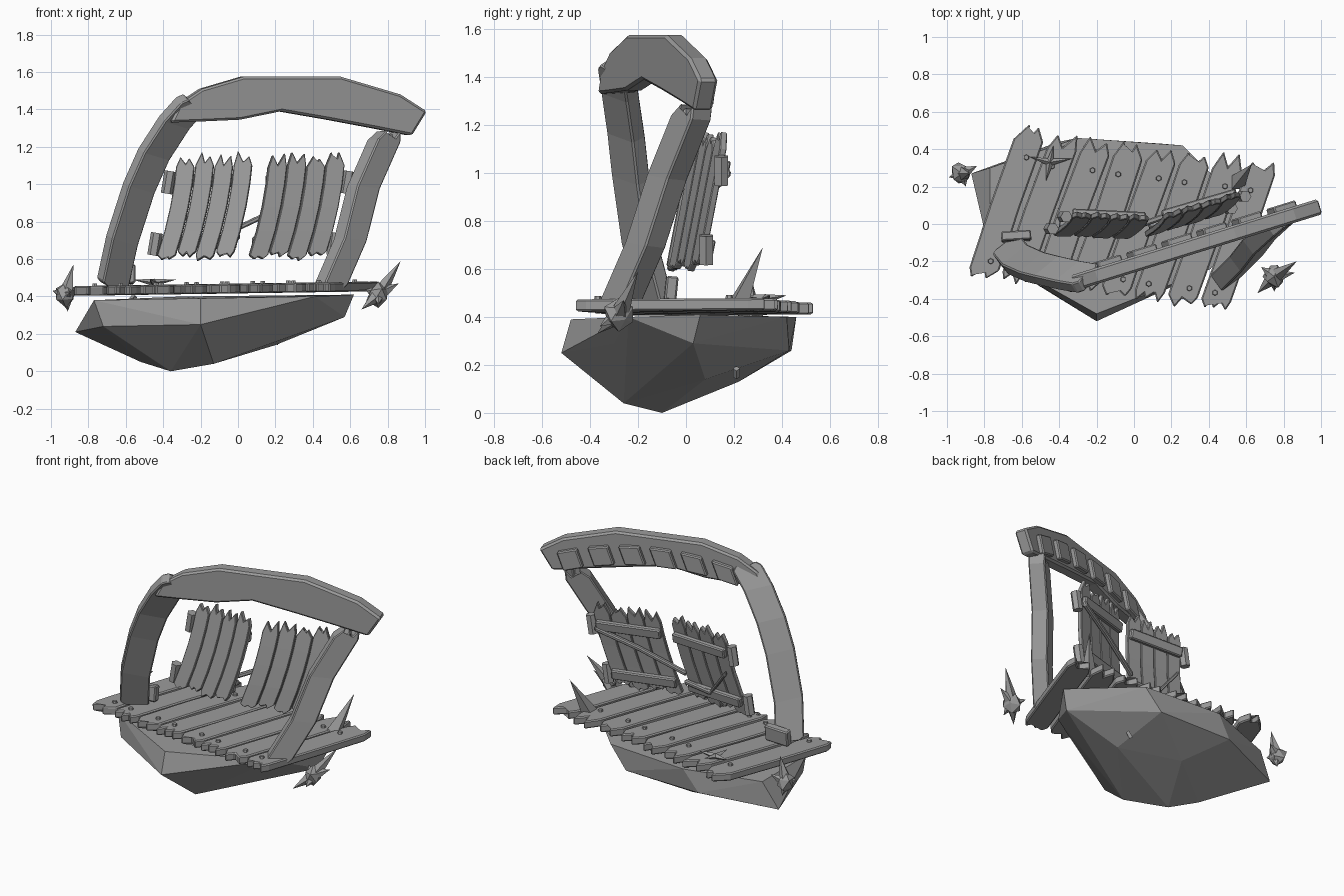
import bpy, bmesh, random
from mathutils import Vector as V

if "Cube" in bpy.data.objects:
    bpy.data.objects.remove(bpy.data.objects["Cube"])
random.seed(4)

stone = bpy.data.materials.new("plain grey")
stone.use_nodes = True
grey = (0.33, 0.33, 0.33, 1)
stone.diffuse_color = grey
stone.node_tree.nodes["Principled BSDF"].inputs["Base Color"].default_value = grey


def finish(name, bm, thick=0, bevel=0):
    bmesh.ops.recalc_face_normals(bm, faces=bm.faces)
    mesh = bpy.data.meshes.new(name)
    bm.to_mesh(mesh)
    bm.free()
    mesh.materials.append(stone)
    ob = bpy.data.objects.new(name, mesh)
    bpy.context.collection.objects.link(ob)
    if thick:
        mod = ob.modifiers.new("thickness", 'SOLIDIFY')
        mod.thickness, mod.offset = thick, 0
    if bevel:
        mod = ob.modifiers.new("worn edges", 'BEVEL')
        mod.width, mod.segments = bevel, 1
    return ob


def teeth(a, b, out, count, depth):
    """Zigzag points running from a to b and pointing along out."""
    pts = []
    for i in range(count):
        pts.append(a.lerp(b, (i + 0.25 + 0.5 * random.random()) / count)
                   + out * depth * random.uniform(0.6, 1))
        if i < count - 1:
            pts.append(a.lerp(b, (i + 1) / count) + out * depth * random.uniform(0, 0.25))
    return pts


def ribbon(name, left, right, thick, start=(0, 0), end=(0, 0), bevel=0.007):
    """Board between two rails, with optional splintered ends (count, depth)."""
    bm = bmesh.new()
    ls, rs = [bm.verts.new(p) for p in left], [bm.verts.new(p) for p in right]
    for i in range(len(ls) - 1):
        bm.faces.new((ls[i], ls[i + 1], rs[i + 1], rs[i]))
    for k, n, (count, depth) in ((0, 1, start), (-1, -2, end)):
        if count:
            out = (left[k] + right[k] - left[n] - right[n]).normalized()
            tips = [bm.verts.new(p) for p in teeth(left[k], right[k], out, count, depth)]
            bm.faces.new([ls[k]] + tips + [rs[k]])
    return finish(name, bm, thick, bevel)


def board(name, path, side, width, thick, **ends):
    half = V(side).normalized() * width / 2
    path = [V(p) for p in path]
    return ribbon(name, [p - half for p in path], [p + half for p in path], thick, **ends)


def spike(name, base, tip, radius, tip_radius=0.0, sides=5):
    base, tip = V(base), V(tip)
    bm = bmesh.new()
    bmesh.ops.create_cone(bm, cap_ends=True, segments=sides, radius1=radius,
                          radius2=tip_radius, depth=(tip - base).length)
    ob = finish(name, bm)
    ob.location = (base + tip) / 2
    ob.rotation_euler = (tip - base).to_track_quat('Z', 'Y').to_euler()
    return ob


def lump(name, centre, radius):
    bm = bmesh.new()
    bmesh.ops.create_icosphere(bm, subdivisions=1, radius=radius)
    for v in bm.verts:
        v.co *= random.uniform(0.7, 1.1)
    finish(name, bm).location = centre


# Faceted floating rock
rock = bmesh.new()
for p in ((-.77, .3, .38), (-.77, -.16, .38), (-.2, -.48, .39), (.41, -.24, .4), (.62, .06, .41),
          (.26, .42, .4), (-.3, .46, .4), (-.87, .27, .21), (-.72, -.2, .24), (-.2, -.52, .25),
          (.17, -.3, .29), (.57, .03, .29), (.14, .43, .26), (-.4, .44, .26), (-.36, -.1, 0),
          (-.52, 0, .05), (-.13, -.26, .04), (.2, .08, .14), (-.2, .22, .13)):
    rock.verts.new(p)
bmesh.ops.convex_hull(rock, input=rock.verts)
finish("rock", rock)
for i, p in enumerate(((.2, .21, .15), (-.53, -.12, .14), (-.58, .07, .37), (-.2, .32, .2))):
    spike(f"rock_chip_{i}", p, V(p) + V((.03, 0, .035)), .015, .015, 4)

# Slanted deck planks with splintered ends and pegs
for i in range(8):
    x = -.8 + .177 * i
    z = .442 + .015 * x
    front, back = V((x, -.24 - .024 * i, z)), V((x + .235, .415 - .021 * i, z + .005))
    if i == 0:
        back.y += .03
    mid = front.lerp(back, .5) + V((random.uniform(-.01, .01), 0, 0))
    board(f"deck_plank_{i}", (front, mid, back), (1, -.12, 0), .16, .05,
          start=(2 + i % 2, .07), end=(2, .1))
    for t in (.06, .87):
        p = front.lerp(back, t) + V((.02 * (-1) ** i, 0, .02))
        spike(f"deck_peg_{i}", p, p + V((0, 0, .018)), .017, .013, 6)

# Two leaning posts
board("right_side_post", ((-.67, -.13, .47), (-.62, -.19, .7), (-.53, -.23, .98), (-.45, -.25, 1.16),
                          (-.34, -.275, 1.33), (-.25, -.29, 1.43)), (.74, .6, -.22), .18, .07,
      start=(2, .03), end=(2, .05))
board("left_side_post", ((.5, -.27, .47), (.6, -.17, .7), (.67, -.08, .98), (.78, .02, 1.23)),
      (.75, .55, -.1), .15, .105, start=(3, .05), end=(3, .08))
board("post_foot", ((-.71, -.07, .51), (-.55, -.06, .52)), (0, .1, 1), .1, .05)


# Arched beam with plates on its back
def beam_y(x):
    return -.215 + .31 * x


def on_beam(points):
    return [V((x, beam_y(x), z)) for x, z in points]


upper = on_beam(((-.32, 1.43), (-.2, 1.51), (.02, 1.575), (.27, 1.575), (.54, 1.575), (.86, 1.48), (1, 1.39)))
lower = on_beam(((-.37, 1.33), (-.22, 1.335), (0, 1.345), (.22, 1.39), (.48, 1.345), (.72, 1.3), (.92, 1.26)))
ribbon("arch_beam", upper, lower, .085, bevel=.012)
for i in range(6):
    x = -.13 + .187 * i
    z = 1.45 - .3 * (x - .25) ** 2
    c = V((x, beam_y(x), z)) + V((-.29, .956, 0)) * .052
    along = V((1, .31, -.6 * (x - .25))).normalized() * .065
    board(f"beam_plate_{i}", (c - along, c + along), (.35, .11, 1), .125, .04)


# Pair of swinging doors made of curved boards
def door(name, x0, x1, y0, y1, hinge_dir):
    def at(t, z):
        s = (z - .6) / .52
        x = x0 + (x1 - x0) * t + .11 * s + .035 * s * (1 - s) * 2
        return V((x, y0 + (y1 - y0) * t + .1 * s - .05, z))
    span = V((x1 - x0, y1 - y0, 0))
    for i in range(4):
        t = (i + .5) / 4
        rise = .02 * (i % 2)
        board(f"{name}_board_{i}", [at(t, z) for z in (.62 + rise, .75, .88, 1, 1.09 + rise / 2)],
              span, span.length / 4 - .004, .03, start=(2, .035), end=(2, .08), bevel=.004)
    back = V((-span.y, span.x, 0)).normalized() * .03
    for z in (.69, 1.02):
        board(f"{name}_batten", (at(.02, z) + back, at(.98, z) + back), (0, .2, 1), .065, .035)
        edge = 0 if hinge_dir < 0 else 1
        p = at(edge, z - .01) + V((hinge_dir * .03, 0, 0)) + back * .3
        spike(f"{name}_hinge", p - V((.01, 0, .06)), p + V((.01, 0, .06)), .032, .032, 6)
    return at, back * 1.3


at, off = door("right_door", -.44, -.03, 0, -.02, -1)
board("right_door_brace", (at(.1, .88) + off, at(.55, .7) + off, at(1, .72) + off), (0, .1, 1), .03, .03)
at, off = door("left_door", .05, .46, -.01, .11, 1)
board("left_door_brace", (at(1, 1) + off, at(.4, .9) + off, at(-.2, .77) + off), (0, .1, 1), .03, .03)

# Thorn clusters around the deck
for name, centre, tips in (
        ("right_thorn", (-.92, .27, .41), ((-.88, .27, .57), (-.91, .29, .32), (-.99, .25, .43),
                                           (-.84, .31, .45), (-.9, .2, .42))),
        ("left_thorn", (.75, -.28, .41), ((.87, -.2, .59), (.66, -.37, .33), (.86, -.26, .47),
                                          (.68, -.23, .44), (.75, -.36, .36)))):
    lump(name + "_core", centre, .068)
    for tip in tips:
        spike(name, centre, tip, .045)
spike("deck_thorn", (.55, .22, .45), (.63, .32, .69), .05, 0, 4)

# Flat star-shaped sprig lying on the deck
for dx, dy in ((.12, .02), (-.11, .03), (.02, .09), (-.02, -.1)):
    spike("star_sprig", (-.45, .33, .475), (-.45 + dx, .33 + dy, .49), .02, 0, 4)
